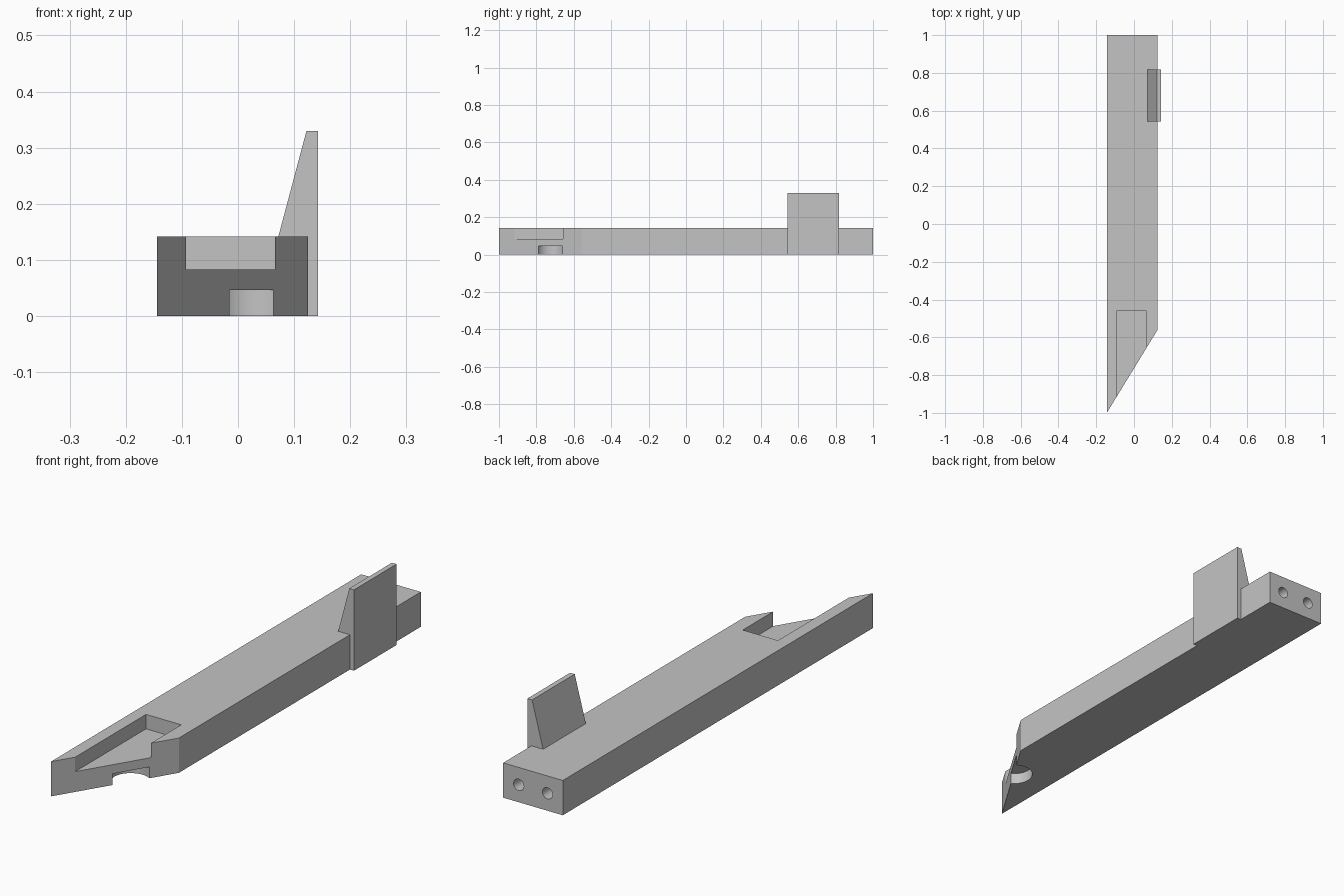
import bpy
import bmesh
import math
from mathutils import Matrix, Vector

if "Cube" in bpy.data.objects:
    bpy.data.objects.remove(bpy.data.objects["Cube"])

GREY = (0.55, 0.55, 0.55, 1)
grey = bpy.data.materials.new("plain grey")
grey.use_nodes = True
grey.diffuse_color = GREY
grey.node_tree.nodes["Principled BSDF"].inputs["Base Color"].default_value = GREY


def finish(name, bm):
    bmesh.ops.recalc_face_normals(bm, faces=bm.faces)
    mesh = bpy.data.meshes.new(name)
    bm.to_mesh(mesh)
    bm.free()
    mesh.materials.append(grey)
    obj = bpy.data.objects.new(name, mesh)
    bpy.context.collection.objects.link(obj)
    return obj


def prism(name, points, sweep):
    """Extrude a closed 3D outline along a vector."""
    bm = bmesh.new()
    face = bm.faces.new([bm.verts.new(p) for p in points])
    new = bmesh.ops.extrude_face_region(bm, geom=[face], use_keep_orig=True)["geom"]
    verts = [v for v in new if isinstance(v, bmesh.types.BMVert)]
    bmesh.ops.translate(bm, verts=verts, vec=Vector(sweep))
    return finish(name, bm)


def cylinder(name, centre, radius, depth, rotation=Matrix()):
    bm = bmesh.new()
    bmesh.ops.create_cone(bm, cap_ends=True, segments=48, radius1=radius, radius2=radius,
                          depth=depth, matrix=Matrix.Translation(centre) @ rotation)
    return finish(name, bm)


LEFT, RIGHT, TOP = 0.125, -0.144, 0.142
SLANT_Y = -0.56

# Long bar with a slanted front end
bar = prism("bar", [(RIGHT, -1, 0), (LEFT, SLANT_Y, 0), (LEFT, 1, 0), (RIGHT, 1, 0)], (0, 0, TOP))

# Open pocket in the top, half-round notch underneath, two holes in the back end
pocket = [(-0.093, -1.2, 0.083), (0.066, -1.2, 0.083), (0.066, -0.46, 0.083), (-0.093, -0.46, 0.083)]
cutters = [prism("pocket_cutter", pocket, (0, 0, 0.2)),
           cylinder("notch_cutter", (0.024, -0.725, 0), 0.075, 0.092)]
sideways = Matrix.Rotation(math.pi / 2, 4, "X")
for x in (0.055, -0.075):
    cutters.append(cylinder("hole_cutter", (x, 1, 0.071), 0.023, 0.3, sideways))

for cutter in cutters:
    cutter.hide_render = True
    cut = bar.modifiers.new("cut", "BOOLEAN")
    cut.operation = "DIFFERENCE"
    cut.solver = "EXACT"
    cut.object = cutter

# Bake the cuts and drop the cutters
graph = bpy.context.evaluated_depsgraph_get()
bar_mesh = bpy.data.meshes.new_from_object(bar.evaluated_get(graph))
bar.modifiers.clear()
bar.data = bar_mesh
for cutter in cutters:
    bpy.data.objects.remove(cutter)

# Upright fin that hooks over the bar's left edge
fin_outline = [(0.072, TOP), (LEFT, TOP), (LEFT, 0), (0.143, 0), (0.143, 0.33), (0.122, 0.33)]
fin = prism("fin", [(x, 0.543, z) for x, z in fin_outline], (0, 0.275, 0))

# Smooth the round walls, keep every edge sharp
bpy.ops.object.select_all(action="DESELECT")
bar.select_set(True)
bpy.context.view_layer.objects.active = bar
bpy.ops.object.shade_smooth_by_angle(angle=math.radians(30))
